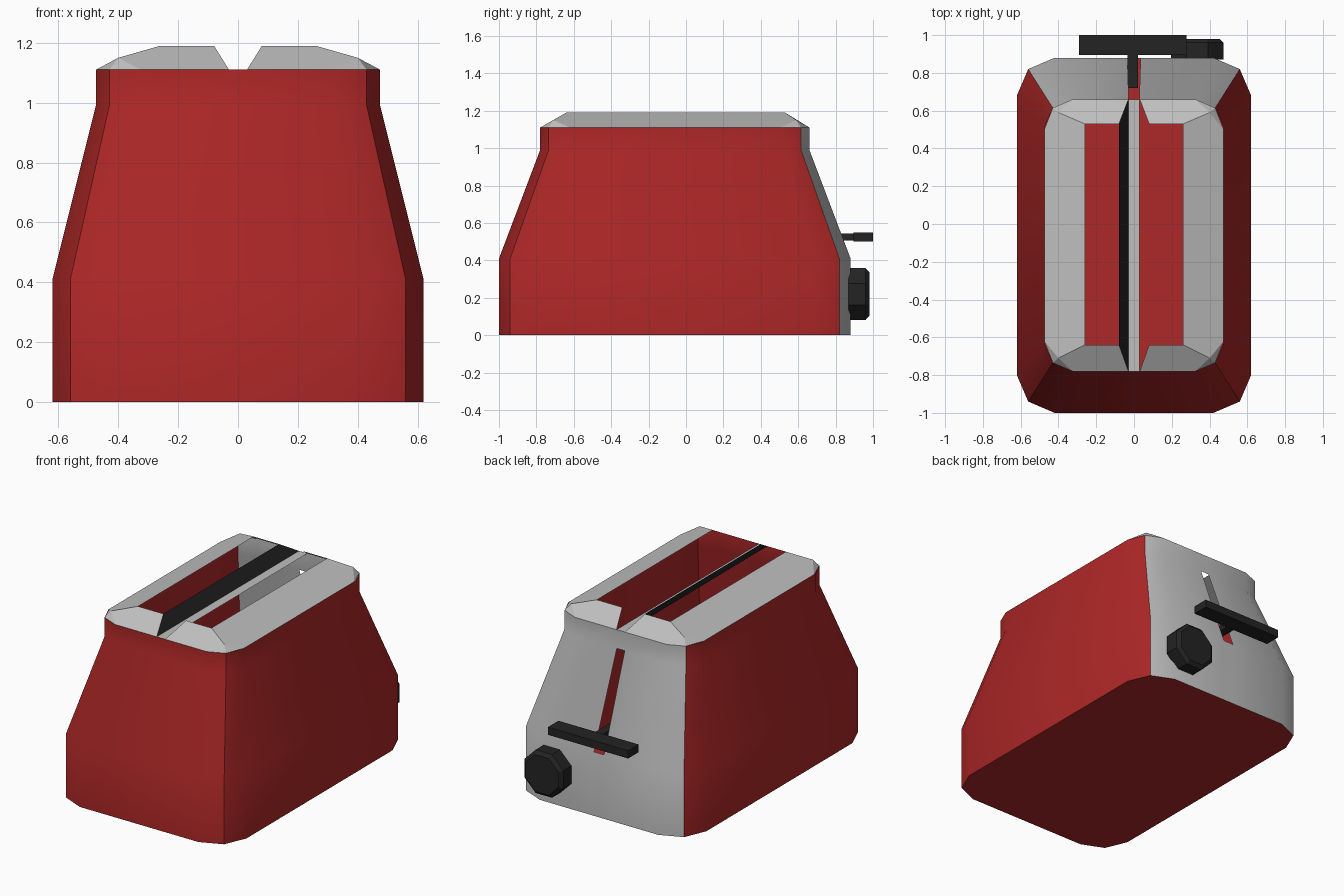
import bpy, bmesh, math
from mathutils import Matrix

if "Cube" in bpy.data.objects:
    bpy.data.objects.remove(bpy.data.objects["Cube"])


def material(name, rgb):
    m = bpy.data.materials.new(name)
    m.diffuse_color = (*rgb, 1)
    m.use_nodes = True
    m.node_tree.nodes["Principled BSDF"].inputs["Base Color"].default_value = m.diffuse_color
    return m


red = material("red enamel", (0.42, 0.02, 0.02))
grey = material("pale grey metal", (0.52, 0.52, 0.52))
black = material("black plastic", (0.017, 0.017, 0.017))


def finish(bm, name, mats, smooth=None):
    me = bpy.data.meshes.new(name)
    bm.to_mesh(me)
    bm.free()
    ob = bpy.data.objects.new(name, me)
    bpy.context.collection.objects.link(ob)
    for m in mats:
        me.materials.append(m)
    if smooth:
        bpy.ops.object.select_all(action='DESELECT')
        ob.select_set(True)
        bpy.context.view_layer.objects.active = ob
        bpy.ops.object.shade_smooth_by_angle(angle=math.radians(smooth))
    return ob


# Body: hollow shell lofted through chamfered rings, open on top
def ring(hw, y0, y1, cut, mid, slit):
    back = [(slit, y1), (hw - cut, y1), (hw - mid, y1 - mid), (hw, y1 - cut)]
    front = [(hw, y0 + cut), (hw - mid, y0 + mid), (hw - cut, y0)]
    right = back + front
    return right + [(-x, y) for x, y in reversed(right)]


low = ring(0.62, -1.0, 0.88, 0.2, 0.06, 0.035)
high = ring(0.475, -0.78, 0.66, 0.15, 0.045, 0.028)
bm = bmesh.new()
loops = [[bm.verts.new((x, y, z)) for x, y in pts]
         for pts, z in ((low, 0), (low, 0.41), (high, 0.99), (high, 1.11))]
n = len(low)
back_strips = {0, 1, n - 1, n - 2, n - 3}
for level in range(3):
    a, b = loops[level], loops[level + 1]
    for i in range(n):
        if level == 1 and i == n - 1:      # lever slit stays open
            continue
        j = (i + 1) % n
        f = bm.faces.new((a[j], a[i], b[i], b[j]))
        f.material_index = 1 if i in back_strips else 0
bm.faces.new(loops[0])
bm.normal_update()
finish(bm, "toaster_body", [red, grey], 30)

# Lid: two mirrored halves, each a sloped frame round one bread slot
bm = bmesh.new()
for s in (1, -1):
    v = lambda x, y, z: bm.verts.new((s * x, y, z))
    ends = []
    for y_out, y_in, d in ((-0.78, -0.64, 1), (0.66, 0.53, -1)):
        side = v(0.475, y_out + 0.16 * d, 1.11)
        corner = v(0.43, y_out + 0.045 * d, 1.11)
        flat = v(0.325, y_out, 1.11)
        notch = v(0.03, y_out, 1.11)
        peak = v(0.40, y_out + 0.07 * d, 1.15)
        slot_out, slot_in = v(0.26, y_in, 1.19), v(0.08, y_in, 1.19)
        for face in ((notch, flat, peak, slot_out, slot_in),
                     (flat, corner, peak), (corner, side, peak)):
            bm.faces.new(face if d * s > 0 else face[::-1])
        ends.append((side, peak, slot_out))
    (s0, p0, o0), (s1, p1, o1) = ends
    face = (s0, s1, p1, o1, o0, p0)
    bm.faces.new(face if s > 0 else face[::-1])
bm.normal_update()
finish(bm, "slot_lid", [grey])

# Centre divider: flat grey strip and one leaning black guide
bm = bmesh.new()
quads = (((-0.03, -0.78, 1.11), (0.03, -0.78, 1.11), (0.03, 0.66, 1.11), (-0.03, 0.66, 1.11)),)
for q in quads:
    bm.faces.new([bm.verts.new(p) for p in q])
finish(bm, "centre_strip", [grey])
bm = bmesh.new()
bm.faces.new([bm.verts.new(p) for p in
              ((-0.08, -0.64, 1.19), (-0.03, -0.78, 1.11), (-0.03, 0.66, 1.11), (-0.08, 0.53, 1.19))])
finish(bm, "slot_guide", [black])


# Lever: stem through the slit and a cross bar
def box(name, x0, x1, y0, y1, z0, z1):
    bm = bmesh.new()
    bmesh.ops.create_cube(bm, size=1, matrix=Matrix.Translation(
        ((x0 + x1) / 2, (y0 + y1) / 2, (z0 + z1) / 2)) @ Matrix.Diagonal((x1 - x0, y1 - y0, z1 - z0, 1)))
    finish(bm, name, [black])


box("lever_stem", -0.035, 0.02, 0.72, 0.90, 0.505, 0.545)
box("lever_bar", -0.29, 0.277, 0.895, 1.0, 0.50, 0.55)

# Knob: eight sides with a bevelled front rim
bm = bmesh.new()
rings = []
for y, r in ((0.87, 0.15), (0.96, 0.15), (0.98, 0.127)):
    rings.append([bm.verts.new((0.335 + r * math.cos((k + 0.5) * math.pi / 4), y,
                                0.22 + r * math.sin((k + 0.5) * math.pi / 4))) for k in range(8)])
for a, b in zip(rings, rings[1:]):
    for k in range(8):
        bm.faces.new((a[k], a[k - 1], b[k - 1], b[k]))
bm.faces.new(rings[-1])
bm.faces.new(rings[0])
bmesh.ops.recalc_face_normals(bm, faces=bm.faces[:])
finish(bm, "browning_knob", [black])
